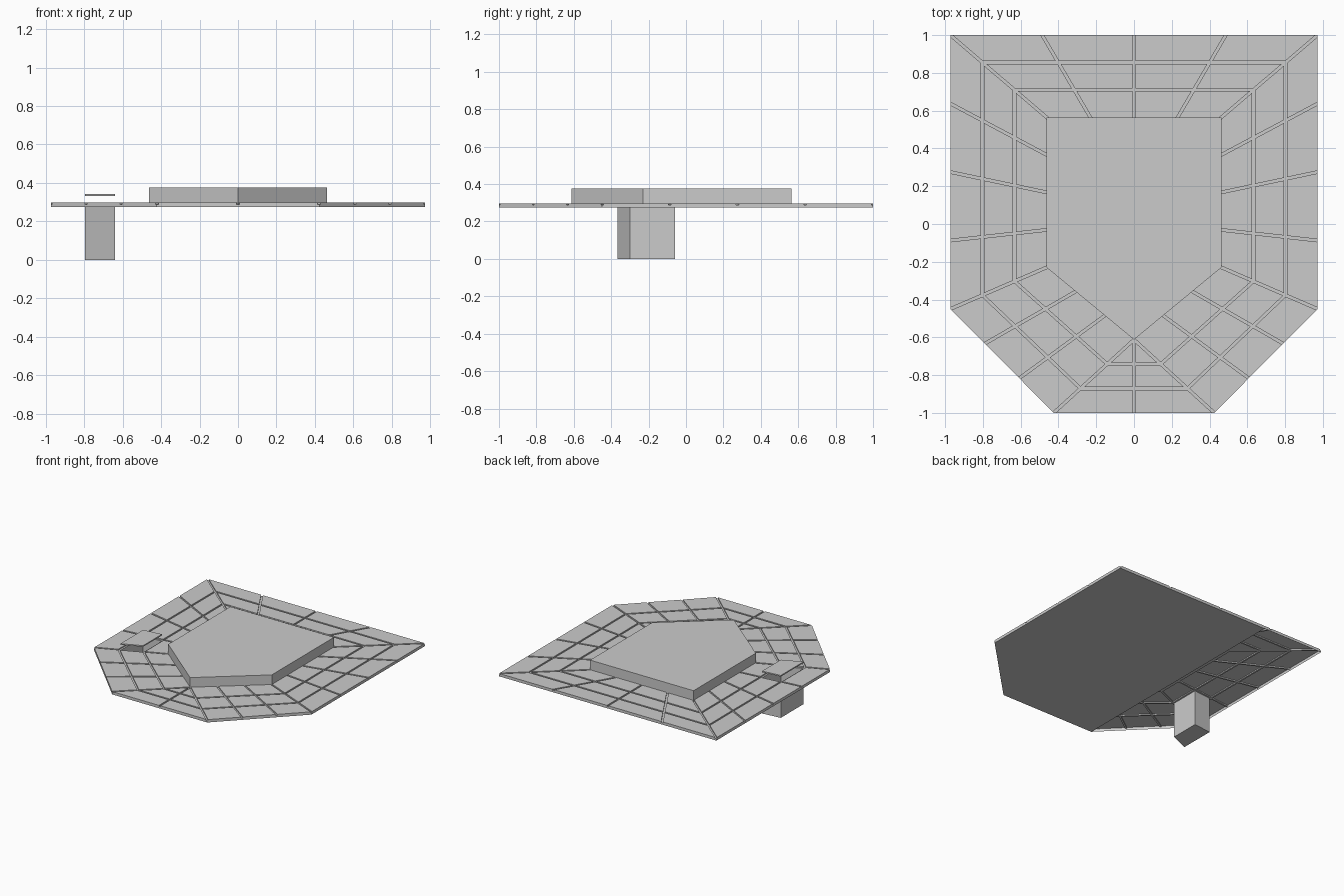
import bpy, bmesh
from mathutils import Vector as V

if "Cube" in bpy.data.objects:
    bpy.data.objects.remove(bpy.data.objects["Cube"])

BOTTOM, FLOOR, TOP, GAP = 0.274, 0.288, 0.297, 0.007
TIP = (0, -0.612)
OUTLINE = [(0.972, 1), (0.972, -0.45), (0.425, -1), (-0.425, -1), (-0.972, -0.45), (-0.972, 1)]
CORE = [(0.463, 0.565), (0.463, -0.23), TIP, (-0.463, -0.23), (-0.463, 0.565)]


def at(pts, z):
    return [V((p[0], p[1], z)) for p in pts]


def make(name, faces):
    bm = bmesh.new()
    for f in faces:
        pts = []
        for p in f:
            if all((p - q).length > 1e-5 for q in pts):
                pts.append(p)
        if len(pts) > 2:
            bm.faces.new([bm.verts.new(p) for p in pts])
    bmesh.ops.remove_doubles(bm, verts=bm.verts, dist=1e-5)
    bmesh.ops.recalc_face_normals(bm, faces=bm.faces)
    me = bpy.data.meshes.new(name)
    bm.to_mesh(me)
    bm.free()
    ob = bpy.data.objects.new(name, me)
    bpy.context.collection.objects.link(ob)
    return ob


def bridge(lo, hi):
    n = len(lo)
    return [[lo[i], lo[(i + 1) % n], hi[(i + 1) % n], hi[i]] for i in range(n)]


def prism(pts, z0, z1):
    lo, hi = at(pts, z0), at(pts, z1)
    return bridge(lo, hi) + [lo, hi]


def inset(pts, gaps):
    # gaps[i] is the inward offset of the side from corner i to i + 1
    out, n = [], len(pts)
    for i, p in enumerate(pts):
        e = (pts[(i + 1) % n] - p).normalized()
        d = (pts[i - 1] - p).normalized()
        s = abs(e.cross(d))
        out.append(p + e * gaps[i - 1] / s + d * gaps[i] / s)
    return out


# Right-half paving sections: outer edge, matching inner edge, divisions
SECTIONS = [
    ((0, 1), OUTLINE[0], (0, 0.565), CORE[0], 2),
    (OUTLINE[0], OUTLINE[1], CORE[0], CORE[1], 4),
    (OUTLINE[1], OUTLINE[2], CORE[1], TIP, 3),
    (OUTLINE[2], (0, -1), TIP, TIP, 1),
]

deck = []
opening = None
for side in (1, -1):
    for k, (o0, o1, i0, i1, n) in enumerate(SECTIONS):
        def pos(u, v):
            p = V(o0).lerp(V(o1), u).lerp(V(i0).lerp(V(i1), u), v)
            return V((p.x * side, p.y))
        for i in range(n):
            for r in range(3):
                u0, u1, v0, v1 = i / n, (i + 1) / n, r / 3, (r + 1) / 3
                cell = [pos(u0, v0), pos(u1, v0), pos(u1, v1), pos(u0, v1)]
                gaps = [GAP if r else 0, GAP, GAP if r < 2 else 0, GAP]
                if (cell[2] - cell[3]).length < 1e-5:
                    cell, gaps = cell[:3], [gaps[0], GAP, GAP]
                tile = inset(cell, gaps)
                deck += bridge(at(cell, FLOOR), at(tile, FLOOR))
                if (side, k, i, r) == (-1, 1, 3, 1):
                    opening = tile          # this tile becomes the shaft
                else:
                    deck += bridge(at(tile, FLOOR), at(tile, TOP)) + [at(tile, TOP)]

# Deck rim and underside, with the left strip left open
deck += bridge(at(OUTLINE, BOTTOM), at(OUTLINE, FLOOR))
deck.append(at(OUTLINE[:4] + [(-0.425, 1)], BOTTOM))
make("paved_deck", deck)

# Raised centre block
make("centre_block", prism(CORE, FLOOR, 0.375))

# Open-topped shaft below the missing tile, and its floating lid
foot = at(opening, 0)
make("support_shaft", bridge(foot, at(opening, FLOOR)) + [foot])
make("shaft_lid", prism(opening, 0.333, 0.343))
